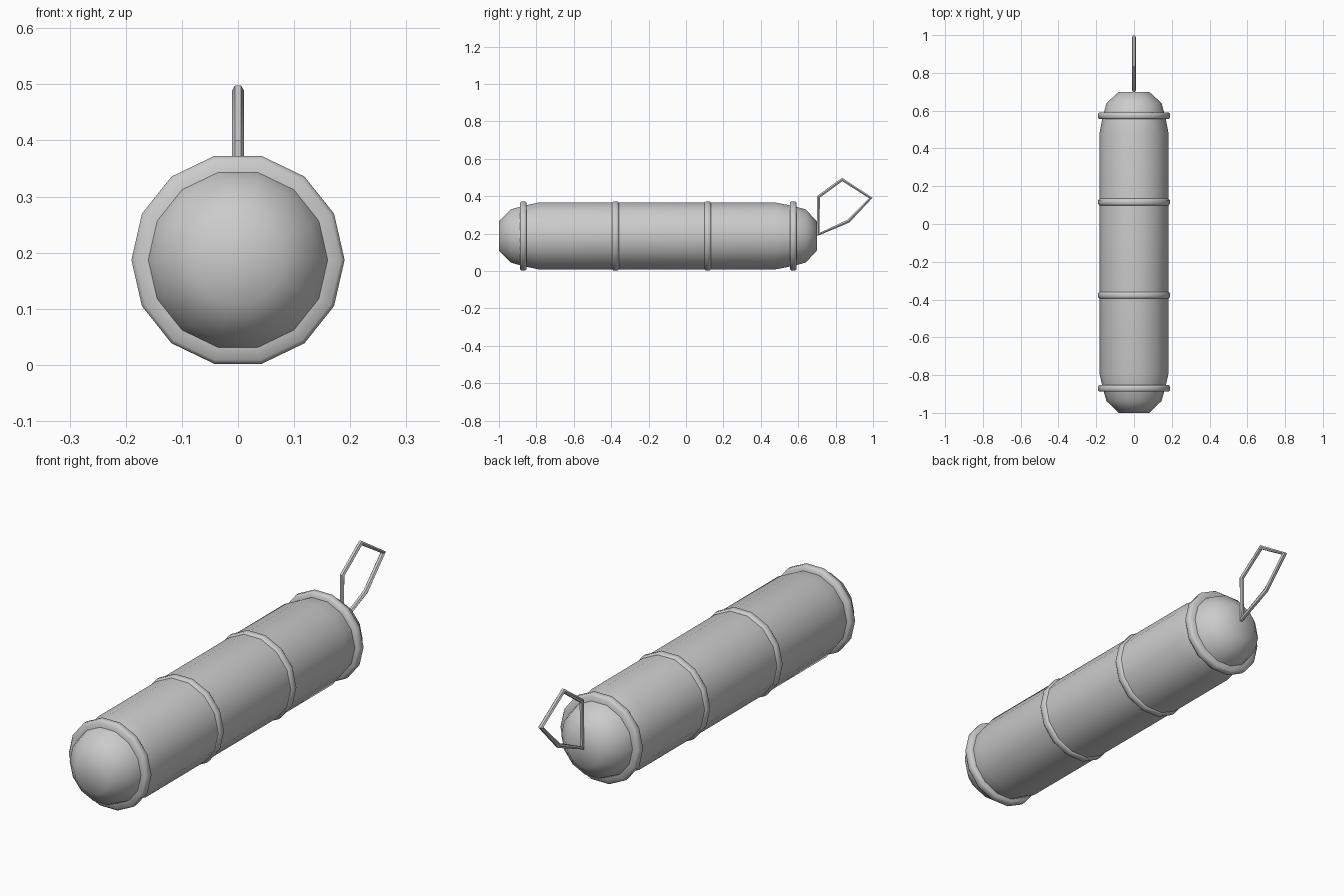
import bpy, bmesh, math
from mathutils import Vector, Matrix

cube = bpy.data.objects.get("Cube")
if cube:
    bpy.data.objects.remove(cube, do_unlink=True)

AXIS_Z = 0.187
SIDES = 14

grey = bpy.data.materials.new("plain_grey")
grey.use_nodes = True
grey.diffuse_color = (0.6, 0.6, 0.6, 1)
grey.node_tree.nodes["Principled BSDF"].inputs["Base Color"].default_value = (0.6, 0.6, 0.6, 1)


def lathe(name, profile, closed=False):
    """Spin (y, radius) points about the long axis of the tube."""
    bm = bmesh.new()
    verts = [bm.verts.new((r, y, 0)) for y, r in profile]
    pairs = list(zip(verts, verts[1:] + verts[:1]))
    edges = [bm.edges.new(p) for p in (pairs if closed else pairs[:-1])]
    bmesh.ops.spin(bm, geom=verts + edges, cent=(0, 0, 0), axis=(0, 1, 0),
                   angle=math.tau, steps=SIDES, use_duplicate=False)
    bmesh.ops.remove_doubles(bm, verts=bm.verts, dist=1e-4)
    bmesh.ops.recalc_face_normals(bm, faces=bm.faces)
    bmesh.ops.translate(bm, verts=bm.verts, vec=(0, 0, AXIS_Z))
    mesh = bpy.data.meshes.new(name)
    bm.to_mesh(mesh)
    bm.free()
    mesh.materials.append(grey)
    obj = bpy.data.objects.new(name, mesh)
    bpy.context.collection.objects.link(obj)
    return obj


def smooth(obj, degrees):
    bpy.ops.object.select_all(action='DESELECT')
    obj.select_set(True)
    bpy.context.view_layer.objects.active = obj
    bpy.ops.object.shade_smooth_by_angle(angle=math.radians(degrees))


# Tube with rounded, blunt ends
body = lathe("body", [(-1, 0), (-1, 0.08), (-0.937, 0.146), (-0.87, 0.165),
                      (-0.79, 0.183), (0.48, 0.183), (0.57, 0.165),
                      (0.64, 0.146), (0.70, 0.08), (0.70, 0)])
smooth(body, 80)

# Raised bands around the tube
section = [(-0.018, 0.15), (-0.018, 0.183), (-0.01, 0.19),
           (0.01, 0.19), (0.018, 0.183), (0.018, 0.15)]
bands = {"front_end_band": -0.87, "front_middle_band": -0.377,
         "back_middle_band": 0.116, "back_end_band": 0.573}
for name, y in bands.items():
    smooth(lathe(name, [(y + dy, r) for dy, r in section], closed=True), 60)

# Five-sided wire hanging loop at the back
curve = bpy.data.curves.new("hanging_loop", 'CURVE')
curve.dimensions = '3D'
curve.bevel_depth = 0.0105
curve.bevel_resolution = 1
corners = [(0.708, 0.195), (0.708, 0.396), (0.835, 0.489), (0.988, 0.39), (0.868, 0.266)]
spline = curve.splines.new('POLY')
spline.points.add(len(corners) - 1)
for point, (y, z) in zip(spline.points, corners):
    point.co = (0, y, z, 1)
spline.use_cyclic_u = True
curve.materials.append(grey)
loop = bpy.data.objects.new("hanging_loop", curve)
bpy.context.collection.objects.link(loop)
bpy.ops.object.select_all(action='DESELECT')
loop.select_set(True)
bpy.context.view_layer.objects.active = loop
bpy.ops.object.convert(target='MESH')
smooth(bpy.context.view_layer.objects.active, 50)
